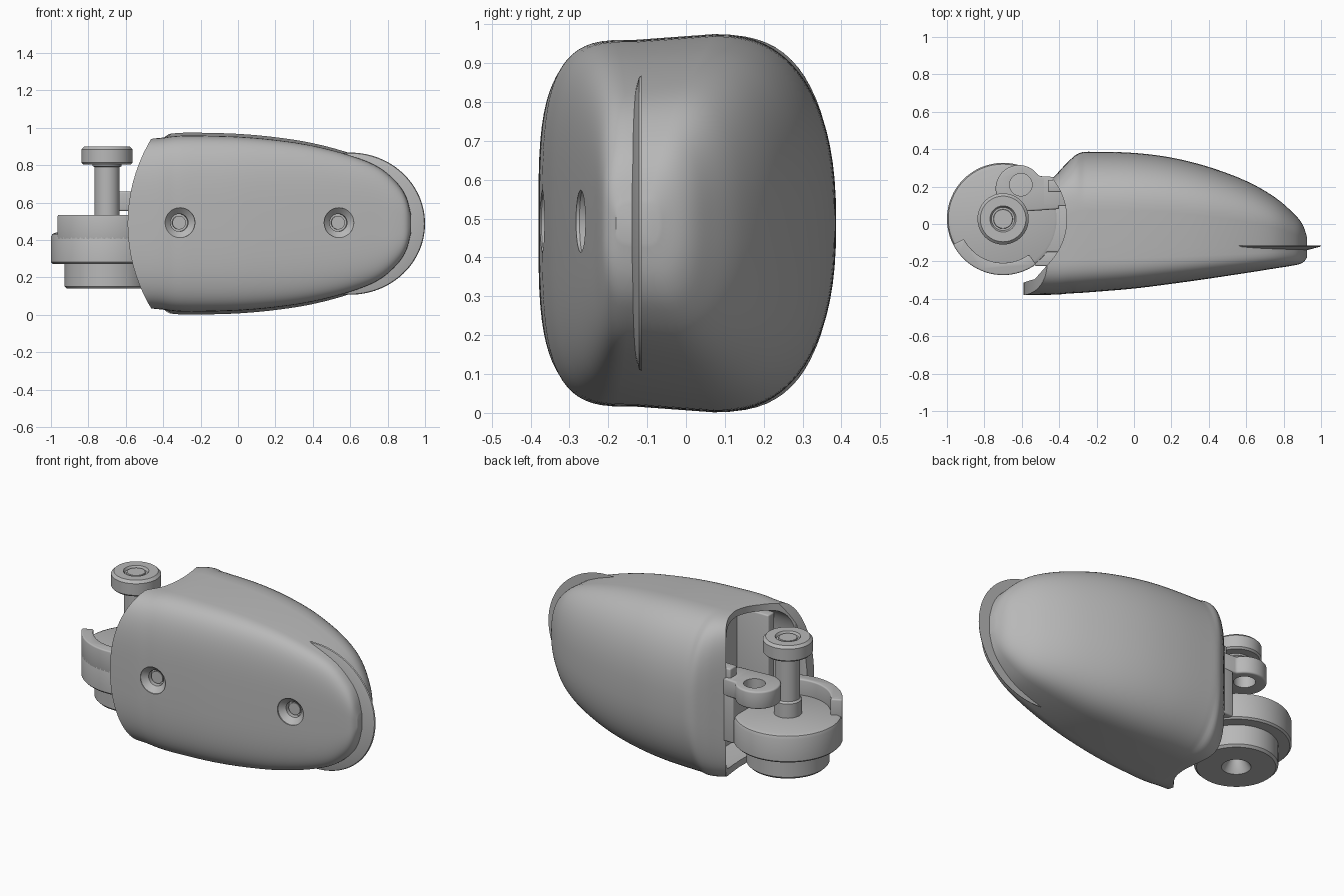
import bpy, bmesh, math
from mathutils import Vector, Matrix

cube = bpy.data.objects.get("Cube")
if cube:
    bpy.data.objects.remove(cube, do_unlink=True)

GREY = (0.48, 0.48, 0.48, 1)
grey = bpy.data.materials.new("plain grey")
grey.diffuse_color = GREY
grey.use_nodes = True
grey.node_tree.nodes["Principled BSDF"].inputs["Base Color"].default_value = GREY

MID = 0.488                      # height of the shell's centre line
HX, HY = -0.70, 0.027            # hinge axis


def finish(name, bm):
    bmesh.ops.recalc_face_normals(bm, faces=bm.faces)
    mesh = bpy.data.meshes.new(name)
    bm.to_mesh(mesh)
    bm.free()
    mesh.materials.append(grey)
    ob = bpy.data.objects.new(name, mesh)
    bpy.context.collection.objects.link(ob)
    return ob


def activate(ob):
    bpy.ops.object.select_all(action='DESELECT')
    ob.select_set(True)
    bpy.context.view_layer.objects.active = ob


def smooth(ob, angle=35):
    activate(ob)
    bpy.ops.object.shade_smooth_by_angle(angle=math.radians(angle))


def cut(ob, *cutters):
    activate(ob)
    for c in cutters:
        m = ob.modifiers.new("cut", 'BOOLEAN')
        m.operation, m.solver, m.object = 'DIFFERENCE', 'EXACT', c
        bpy.ops.object.modifier_apply(modifier=m.name)
        bpy.data.objects.remove(c, do_unlink=True)


def bevel(ob, width):
    activate(ob)
    m = ob.modifiers.new("bevel", 'BEVEL')
    m.width, m.segments, m.limit_method = width, 3, 'ANGLE'
    m.angle_limit = math.radians(50)
    bpy.ops.object.modifier_apply(modifier=m.name)


def lathe(name, profile, place, sides=64):
    """Closed solid turned from (radius, height) pairs; place maps it into position."""
    bm = bmesh.new()
    rings = [[bm.verts.new(place @ Vector((r * math.cos(a), r * math.sin(a), z)))
              for a in (math.tau * i / sides for i in range(sides))] for r, z in profile]
    join(bm, rings)
    return finish(name, bm)


def join(bm, rings):
    n = len(rings[0])
    for a, b in zip(rings, rings[1:]):
        for i in range(n):
            j = (i + 1) % n
            bm.faces.new((a[i], a[j], b[j], b[i]))
    bm.faces.new(rings[0])
    bm.faces.new(rings[-1])


def prism(name, outline, z0, z1):
    bm = bmesh.new()
    join(bm, [[bm.verts.new((x, y, z)) for x, y in outline] for z in (z0, z1)])
    return finish(name, bm)


def box(name, x0, x1, y0, y1, z0, z1):
    return prism(name, [(x0, y0), (x1, y0), (x1, y1), (x0, y1)], z0, z1)


def arc(cx, cy, r, a0, a1, n=28):
    return [(cx + r * math.cos(math.radians(a)), cy + r * math.sin(math.radians(a)))
            for a in (a0 + (a1 - a0) * i / n for i in range(n + 1))]


# Shell stations: x, front y, back y, half height
STATIONS = [Vector(s) for s in (
    (-.62, -.38, .05, .466), (-.43, -.378, .25, .472), (-.35, -.372, .335, .482),
    (-.29, -.369, .38, .486), (-.2, -.362, .386, .486), (0, -.345, .38, .48),
    (.2, -.32, .355, .462), (.4, -.292, .305, .43), (.6, -.262, .23, .376),
    (.75, -.238, .145, .312), (.85, -.222, .06, .225), (.9, -.208, 0, .145),
    (.925, -.18, -.07, .05))]


def spline(points, steps=5):
    out = []
    last = len(points) - 1
    for i in range(last):
        a, b = points[max(i - 1, 0)], points[i]
        c, d = points[i + 1], points[min(i + 2, last)]
        for k in range(steps):
            t = k / steps
            out.append(0.5 * (2 * b + (c - a) * t + (2 * a - 5 * b + 4 * c - d) * t ** 2
                              + (3 * b - a - 3 * c + d) * t ** 3))
    return out + [points[-1]]


def section(s, quarter=18):
    """Rounded ring: boxy front quarter, fuller back quarter that squares off at the mouth."""
    x, front, back, h = s
    back_power = 2.4 + 1.5 * min(max((-.27 - x) / .15, 0), 1)
    half = []
    for y_end, keep, power, height in ((front, .03, 3.6, h * .97), (back, .38, back_power, h)):
        mid = -.12 + (y_end + .12) * keep
        pts = []
        for i in range(quarter + 1):
            a = math.pi / 2 * i / quarter
            pts.append((mid + (y_end - mid) * math.cos(a) ** (2 / power),
                        height * math.sin(a) ** (2 / power)))
        half += pts if y_end == front else pts[::-1]
    ring = half + [(y, -z) for y, z in half[-2:0:-1]]
    return [(x, y, MID + z) for y, z in ring]


def loft(name, stations):
    bm = bmesh.new()
    join(bm, [[bm.verts.new(p) for p in section(s)] for s in stations])
    return finish(name, bm)


# Shell: outer body, hollow open end, curved mouth around the hinge
stations = spline(STATIONS)
shell = loft("shell", stations)
cavity = loft("cavity_cutter", [s + Vector((0, .075, -.04, -.04))
                                for s in stations if s.x < -.2])
mouth = [(-.61, -.32), (-.58, -.31), (-.55, -.30), (-.53, -.295), (-.50, -.26)]
mouth += arc(HX, HY, .34, -42, 41) + [(-.46, .28), (-.46, .6), (-1.2, .6), (-1.2, -.32)]
# Bowed left edge of the front face
bow = prism("bow_cutter", arc(.29, MID, .88, 130, 230) + [(-1.2, -.3), (-1.2, 1.3)], .15, .6)
bow.data.transform(Matrix.Rotation(math.pi / 2, 4, 'X'))
cut(shell, cavity, prism("mouth_cutter", mouth, -.2, 1.2), bow)

# Countersunk screw holes in the front face, each with a screw inside
for side, x, y in (("hinge_side", -.31, -.369), ("tip_side", .54, -.271)):
    tilt = Matrix.Translation((x, y, MID + .005)) @ Matrix.Rotation(.1, 4, 'Z') \
        @ Matrix.Rotation(-math.pi / 2, 4, 'X')
    cut(shell, lathe("hole_cutter", [(.08, -.05), (.08, .005), (.047, .035), (.047, .068)], tilt))
    smooth(lathe(side + "_screw", [(.036, .045), (.036, .072)], tilt))
smooth(shell, 32)

# Thin crescent fin around the tip, thinning to its edge
smooth(lathe("tip_fin", [(.4, 0), (1, 0), (.99, .006), (.82, .024), (.4, .03)],
             Matrix.Translation((.6, -.115, MID)) @ Matrix.Rotation(math.pi / 2, 4, 'X')
             @ Matrix.Diagonal((.4, .38, 1, 1)), 96))

# Hinge: lower puck with a countersunk hole, and the main knuckle
axis = Matrix.Translation((HX, HY, 0))
puck = lathe("lower_puck", [(.215, .14), (.228, .153), (.228, .28)], axis)
cut(puck, lathe("puck_hole_cutter", [(.08, .13), (.08, .14), (.04, .2), (.04, .25)], axis))
smooth(puck)
smooth(lathe("hinge_knuckle", [(.29, .272), (.30, .282), (.30, .415), (.293, .432),
                               (.275, .44)], axis))
rim = prism("knuckle_rim", arc(HX, HY, .30, 207, 306) + arc(HX, HY, .235, 306, 207),
            .40, .535)
bevel(rim, .008)
smooth(rim)

# Arms and bracket joining the hinge to the shell
for name, dims in (("knuckle_arm", (-.56, -.19, -.15, .10, .28, .435)),
                   ("lower_arm", (-.53, -.36, -.225, -.14, .28, .43)),
                   ("knuckle_bracket", (-.49, -.36, .095, .25, .28, .66)),
                   ("bracket_stop", (-.46, -.37, .17, .235, .6, .715)),
                   ("mount_rib", (-.41, -.19, -.26, -.2, .12, .86))):
    part = box(name, *dims)
    bevel(part, .008)
    smooth(part)

# Ear with a round hole
EX, EY = -.615, .19
ear = prism("hinge_ear", arc(EX, EY, .125, 32, 270) + [(-.40, EY - .11), (-.40, .25)], .555, .66)
bevel(ear, .01)
cut(ear, lathe("ear_hole_cutter", [(.06, .5), (.06, .7)],
               Matrix.Translation((EX + .01, EY + .02, 0))))
smooth(ear)

# Hinge pin: collar, shaft and recessed head
smooth(lathe("pin_shaft", [(.077, .43), (.077, .525), (.067, .535), (.067, .79),
                           (.077, .795), (.077, .81)], axis))
smooth(lathe("pin_head", [(.127, .805), (.137, .815), (.137, .885), (.122, .90), (.07, .90),
                          (.062, .886), (.052, .886), (.05, .895)], axis))
